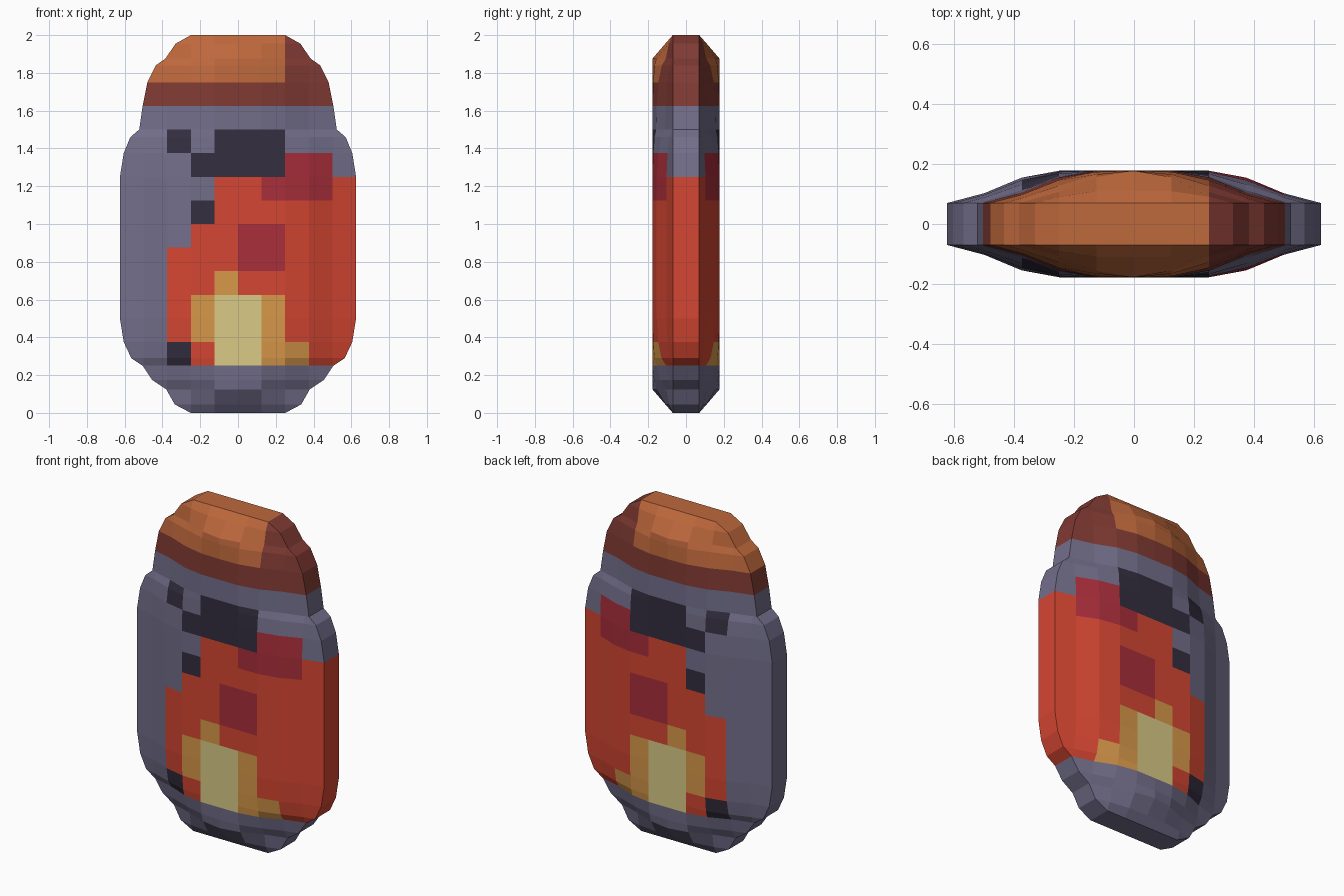
import bpy, bmesh

cube = bpy.data.objects.get("Cube")
if cube:
    bpy.data.objects.remove(cube)

P = 0.125  # size of one painted square

COLOURS = {
    "slate_glass": (114, 110, 138),
    "flame_red": (212, 70, 50),
    "crimson": (168, 46, 58),
    "ochre": (216, 152, 74),
    "pale_yellow": (218, 202, 134),
    "dark_glass": (51, 46, 63),
    "lid_brown": (128, 58, 51),
    "lid_orange": (190, 104, 60),
}
NAMES = list(COLOURS)

# Painted areas in squares: colour, x from, x to, z from, z to (later ones win)
PATCHES = [
    ("flame_red", -3, 6, 2, 7), ("flame_red", -2, 6, 7, 8), ("flame_red", -1, 6, 8, 10),
    ("crimson", 1, 4, 9, 10), ("crimson", 2, 4, 10, 11), ("crimson", 0, 2, 6, 8),
    ("ochre", -2, 2, 3, 5), ("ochre", -1, 0, 5, 6), ("ochre", 1, 3, 2, 3),
    ("pale_yellow", -1, 1, 2, 5),
    ("dark_glass", -3, -2, 2, 3), ("dark_glass", -2, -1, 8, 9),
    ("dark_glass", -2, 2, 10, 11), ("dark_glass", -1, 2, 11, 12),
    ("dark_glass", -3, -2, 11, 12),
    ("lid_brown", -6, 6, 13, 17), ("lid_orange", -6, 2, 14, 17),
]

# Half width of the jar at each height
OUTLINE = [(0, .25), (.045, .335), (.125, .38), (.175, .455), (.25, .505),
           (.29, .565), (.375, .605), (.5, .625), (1.25, .625), (1.375, .605),
           (1.46, .57), (1.5, .523), (1.625, .505), (1.75, .48), (1.84, .435),
           (1.875, .385), (1.955, .33), (2, .25)]

# Half thickness by distance in from the side edge
BULGE = [(0, .07), (.125, .103), (.25, .155), (.375, .178)]


def lerp(table, t):
    for (a, va), (b, vb) in zip(table, table[1:]):
        if t <= b:
            return va + (vb - va) * max(t - a, 0) / (b - a)
    return table[-1][1]


def make_material(name):
    rgb = [(c / 255 / 12.92 if c < 11 else ((c / 255 + .055) / 1.055) ** 2.4)
           for c in COLOURS[name]]
    mat = bpy.data.materials.new(name)
    mat.use_nodes = True
    bsdf = next(n for n in mat.node_tree.nodes if n.type == "BSDF_PRINCIPLED")
    bsdf.inputs["Base Color"].default_value = (*rgb, 1)
    bsdf.inputs["Roughness"].default_value = .8
    mat.diffuse_color = (*rgb, 1)
    return mat


MATERIALS = [make_material(n) for n in NAMES]


def colour_at(x, z):
    found = "slate_glass"
    for name, x0, x1, z0, z1 in PATCHES:
        if x0 * P <= x < x1 * P and z0 * P <= z < z1 * P:
            found = name
    return NAMES.index(found)


def build_section(name, low, high):
    """Domed front and back sheets joined by a straight rim."""
    heights = sorted({z for z, _ in OUTLINE} | {i * P for i in range(17)})
    heights = [z for z in heights if low <= z <= high]
    bm = bmesh.new()
    sheets = []
    for side in (-1, 1):
        rows = []
        for z in heights:
            half = lerp(OUTLINE, z)
            row = []
            for i in range(-5, 6):
                x = max(-half, min(half, i * P))
                if abs(i) == 5:
                    x = half if i > 0 else -half
                end = .07 + .88 * min(z, 2 - z)
                y = min(lerp(BULGE, half - abs(x)), end)
                row.append(bm.verts.new((x, side * y, z)))
            rows.append(row)
        sheets.append(rows)

    def strip(a, b):
        for k in range(len(a) - 1):
            bm.faces.new((a[k], a[k + 1], b[k + 1], b[k]))

    front, back = sheets
    for rows in sheets:
        for r, s in zip(rows, rows[1:]):
            strip(r, s)
    # Side rims
    for c in (0, -1):
        strip([r[c] for r in front], [r[c] for r in back])
    # Flat top or bottom
    if low == 0:
        strip(front[0], back[0])
    if high == 2:
        strip(front[-1], back[-1])

    bmesh.ops.remove_doubles(bm, verts=bm.verts, dist=.0005)
    bmesh.ops.recalc_face_normals(bm, faces=bm.faces)
    for f in bm.faces:
        centre = f.calc_center_median()
        f.material_index = colour_at(centre.x, centre.z)
    mesh = bpy.data.meshes.new(name)
    bm.to_mesh(mesh)
    bm.free()
    for mat in MATERIALS:
        mesh.materials.append(mat)
    bpy.context.collection.objects.link(bpy.data.objects.new(name, mesh))


build_section("jar_body", 0, 13 * P)
build_section("jar_lid", 13 * P, 2)
